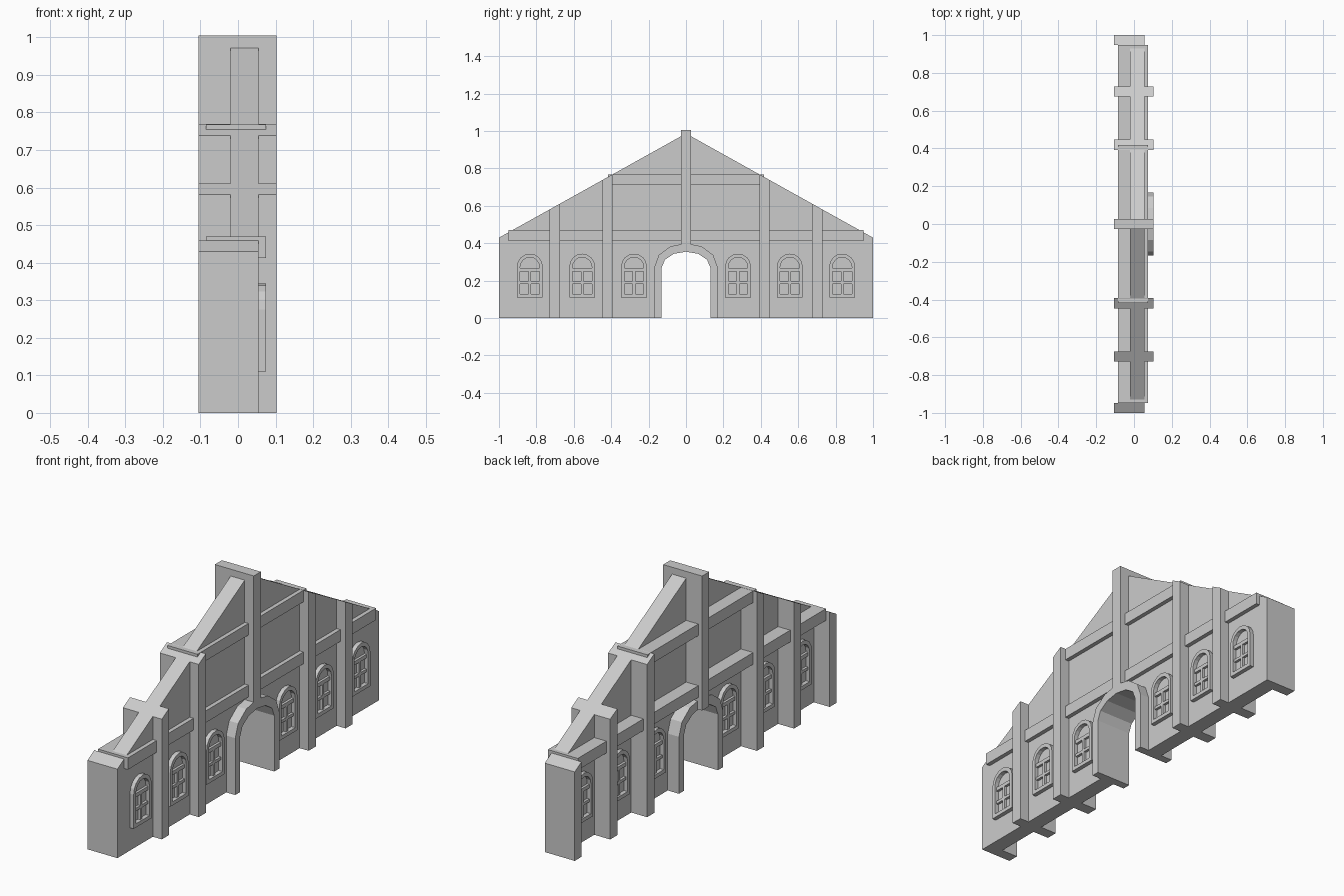
import bpy, bmesh
from math import pi, sin, cos

if "Cube" in bpy.data.objects:
    bpy.data.objects.remove(bpy.data.objects["Cube"])

SLOPE = 0.557


def roof(y):
    # height of the gable line at y
    return 0.43 + SLOPE * (1 - abs(y))


def finish(name, bm):
    bmesh.ops.recalc_face_normals(bm, faces=bm.faces)
    me = bpy.data.meshes.new(name)
    bm.to_mesh(me)
    bm.free()
    ob = bpy.data.objects.new(name, me)
    bpy.context.collection.objects.link(ob)
    return ob


def prism(name, pts, x0, x1):
    # extrude a (y, z) outline from x0 to x1
    bm = bmesh.new()
    f = bm.faces.new([bm.verts.new((x0, y, z)) for y, z in pts])
    r = bmesh.ops.extrude_face_region(bm, geom=[f])
    vs = [g for g in r["geom"] if isinstance(g, bmesh.types.BMVert)]
    bmesh.ops.translate(bm, verts=vs, vec=(x1 - x0, 0, 0))
    return finish(name, bm)


def ring(name, outer, inner, x0, x1):
    # closed frame between two (y, z) loops
    bm = bmesh.new()
    loops = [[bm.verts.new((x, y, z)) for y, z in pts]
             for x, pts in ((x0, outer), (x1, outer), (x1, inner), (x0, inner))]
    n = len(outer)
    for k in range(4):
        a, b = loops[k], loops[(k + 1) % 4]
        for i in range(n):
            j = (i + 1) % n
            bm.faces.new((a[i], a[j], b[j], b[i]))
    return finish(name, bm)


def box(name, y0, y1, z0, z1, x0, x1):
    return prism(name, [(y0, z0), (y1, z0), (y1, z1), (y0, z1)], x0, x1)


def arch(cy, half, base, spring, rise, n):
    # upside-down U outline, right foot to left foot
    pts = [(cy + half, base)]
    for i in range(n + 1):
        a = pi * i / n
        pts.append((cy + half * cos(a), spring + rise * sin(a)))
    return pts + [(cy - half, base)]


# gable wall with the doorway notch
opening = arch(0, 0.13, 0, 0.27, 0.085, 6)
prism("gable_wall", [(-1, 0), (-1, 0.43), (0, roof(0)), (1, 0.43), (1, 0)] + opening,
      -0.02, 0.055)

# raised trim lining the doorway on both faces
prism("doorway_trim", arch(0, 0.168, 0, 0.275, 0.125, 6) + opening[::-1], -0.08, 0.103)

# ridge post above the doorway
box("centre_post", -0.027, 0.027, 0.355, 1.005, -0.105, 0.103)

# horizontal beams through the wall
for name, half, z0, z1 in (("upper_beam", 0.417, 0.712, 0.768), ):
    box(name, -half, half, z0, z1, -0.085, 0.075)
box("lower_beam", -0.948, 0.948, 0.413, 0.47, -0.085, 0.075)

for s, side in ((-1, "left"), (1, "right")):
    # vertical posts cut to the roof slope
    for name, a, b, x1 in (("inner_post", 0.392, 0.447, 0.103),
                           ("outer_post", 0.675, 0.729, 0.103),
                           ("end_post", 0.948, 1.0, 0.055)):
        prism(f"{side}_{name}", [(s * a, 0), (s * b, 0), (s * b, roof(b)), (s * a, roof(a))],
              -0.105, x1)

    # arched windows on both faces
    for k, c in enumerate((0.278, 0.555, 0.835)):
        cy = s * c
        for face, x0, x1, xb in (("front", 0.05, 0.075, 0.067), ("back", -0.015, -0.04, -0.032)):
            tag = f"{side}_{face}_window_{k + 1}"
            ring(tag + "_frame", arch(cy, 0.069, 0.11, 0.275, 0.069, 8),
                 arch(cy, 0.052, 0.128, 0.272, 0.053, 8), x0, x1)
            # glazing bars
            box(tag + "_transom", cy - 0.054, cy + 0.054, 0.25, 0.268, x0, xb)
            box(tag + "_cross_bar", cy - 0.054, cy + 0.054, 0.183, 0.197, x0, xb)
            box(tag + "_upright_bar", cy - 0.007, cy + 0.007, 0.126, 0.252, x0, xb)
